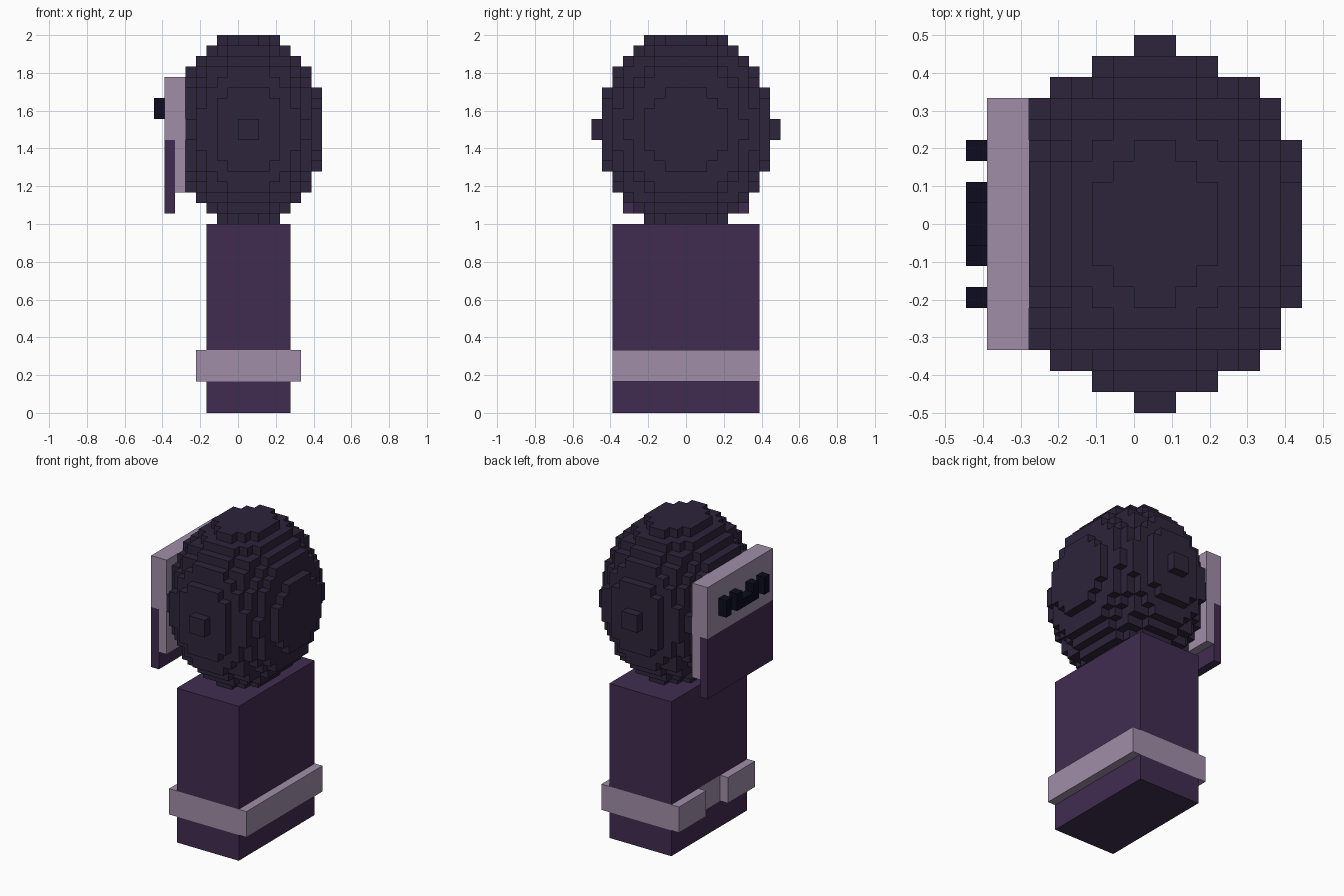
import bpy, bmesh
from mathutils import Vector

U = 1 / 18  # one block of the grid

if "Cube" in bpy.data.objects:
    bpy.data.objects.remove(bpy.data.objects["Cube"], do_unlink=True)


def material(name, rgb):
    """Flat material from 0-255 display values."""
    lin = [((c / 255 + 0.055) / 1.055) ** 2.4 if c > 10 else c / 255 / 12.92 for c in rgb]
    m = bpy.data.materials.new(name)
    m.use_nodes = True
    m.diffuse_color = (*lin, 1)
    bsdf = next(n for n in m.node_tree.nodes if n.type == 'BSDF_PRINCIPLED')
    bsdf.inputs["Base Color"].default_value = (*lin, 1)
    return m


HOOD = material("dark plum", (45, 36, 59))
ROBE = material("purple", (64, 44, 80))
PALE = material("pale lilac", (160, 141, 169))
INK = material("near black", (12, 12, 32))


def finish(name, bm, mat):
    me = bpy.data.meshes.new(name)
    bm.to_mesh(me)
    bm.free()
    me.materials.append(mat)
    ob = bpy.data.objects.new(name, me)
    bpy.context.collection.objects.link(ob)
    return ob


def boxes(name, mat, *spans):
    """Each span is (x0, x1, y0, y1, z0, z1) in blocks."""
    bm = bmesh.new()
    for x0, x1, y0, y1, z0, z1 in spans:
        lo, hi = Vector((x0, y0, z0)) * U, Vector((x1, y1, z1)) * U
        size, mid = hi - lo, (lo + hi) / 2
        for v in bmesh.ops.create_cube(bm, size=1)["verts"]:
            v.co = Vector(a * b for a, b in zip(v.co, size)) + mid
    return finish(name, bm, mat)


# Body, with the belt as its own flush slice
boxes("lower_body", ROBE, (-3, 5, -7, 7, 0, 3))
boxes("upper_body", ROBE, (-3, 5, -7, 7, 6, 18))
boxes("belt", PALE, (-3, 5, -7, 7, 3, 6))
boxes("belt_side_band", PALE, (5, 6, -7, 7, 3, 6))
boxes("belt_split_band", PALE, (-4, -3, -7, -2, 3, 6), (-4, -3, 2, 7, 3, 6))

# Head: a blocky ellipsoid, only its outer block faces are made
RX, RY, RZ = 7.28, 8.55, 9.4
CENTRE = Vector((1, 0, 27))


def inside(c):
    return (c.x / RX) ** 2 + (c.y / RY) ** 2 + (c.z / RZ) ** 2 <= 1 and c.x > -6


bm = bmesh.new()
AXES = [Vector(a) for a in ((1, 0, 0), (0, 1, 0), (0, 0, 1))]
for i in range(-9, 9):
    for j in range(-9, 9):
        for k in range(-9, 9):
            c = Vector((i + 0.5, j + 0.5, k + 0.5))
            if not inside(c):
                continue
            for a in range(3):
                for s in (1, -1):
                    n = AXES[a] * s
                    if inside(c + n):
                        continue
                    u, w = AXES[(a + 1) % 3] / 2, AXES[(a + 2) % 3] / 2 * s
                    p = c + n / 2 + CENTRE
                    corners = (p - u - w, p + u - w, p + u + w, p - u + w)
                    bm.faces.new([bm.verts.new(q * U) for q in corners])
bmesh.ops.remove_doubles(bm, verts=bm.verts, dist=0.001)
finish("head", bm, HOOD)

# Face plate on the right side with a mask over its lower half
boxes("face_plate", PALE, (-6, -5, -6, 6, 21, 32), (-7, -6, -6, 6, 26, 32))
boxes("face_mask", ROBE, (-7, -6, -6, 6, 19, 26))

# Zigzag eye marks
for side, s in (("left", 1), ("right", -1)):
    for part, y0, y1, z1 in (("outer", 3, 4, 30), ("inner", 1, 2, 30), ("bridge", 0, 1, 29)):
        a, b = sorted((y0 * s, y1 * s))
        boxes(f"{side}_{part}_eye_mark", INK, (-8, -7, a, b, 28, z1))
